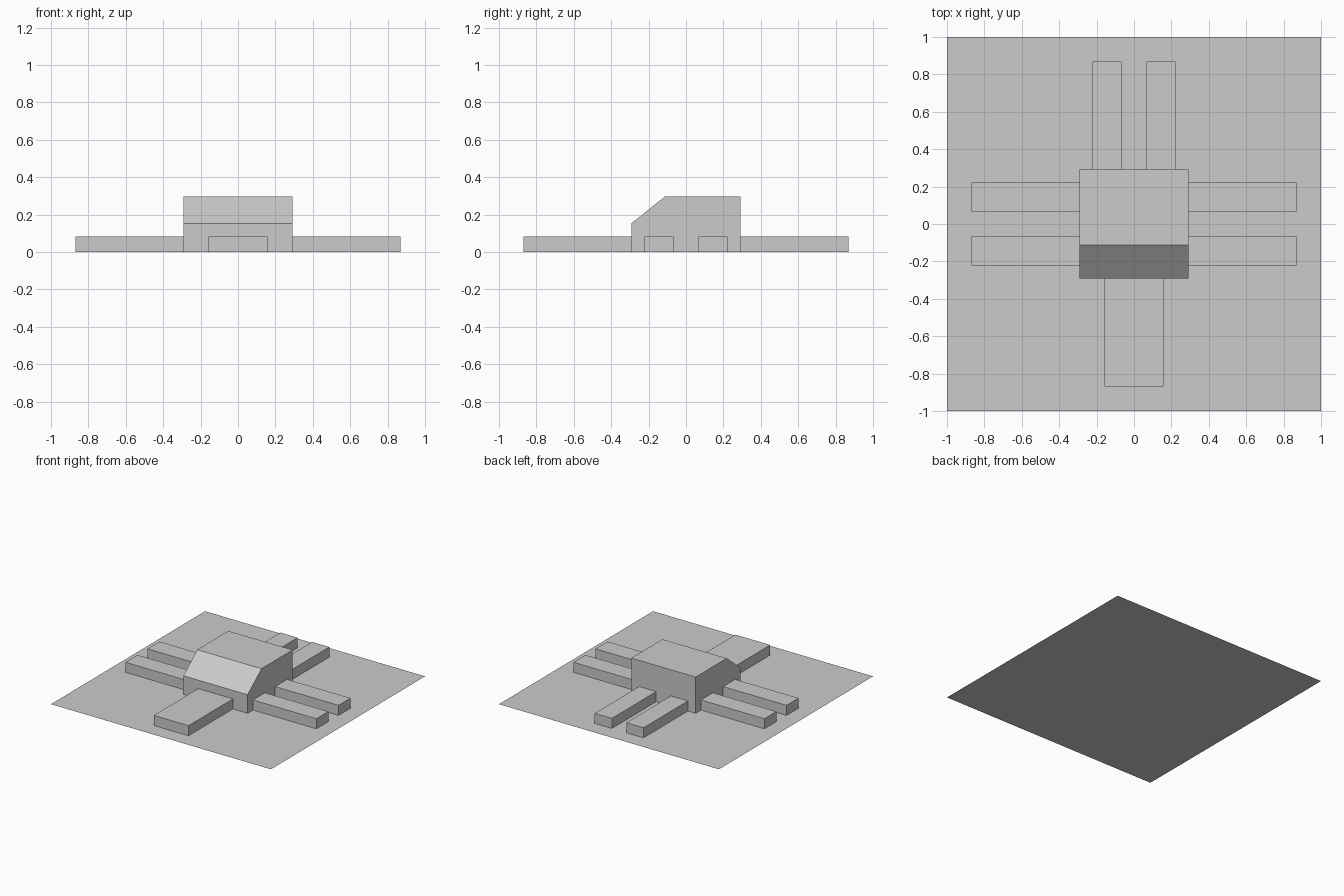
import bpy, bmesh

if "Cube" in bpy.data.objects:
    bpy.data.objects.remove(bpy.data.objects["Cube"])


def mesh_object(name, bm):
    bmesh.ops.recalc_face_normals(bm, faces=bm.faces)
    mesh = bpy.data.meshes.new(name)
    bm.to_mesh(mesh)
    bm.free()
    obj = bpy.data.objects.new(name, mesh)
    bpy.context.collection.objects.link(obj)
    return obj


def box(name, x0, x1, y0, y1, z0, z1):
    bm = bmesh.new()
    bmesh.ops.create_cube(bm, size=1)
    for v in bm.verts:
        v.co = (x1 if v.co.x > 0 else x0,
                y1 if v.co.y > 0 else y0,
                z1 if v.co.z > 0 else z0)
    return mesh_object(name, bm)


HALF = 0.292      # half width of the body
REACH = 0.868     # how far the leads stick out
LEAD_H = 0.083
INNER, OUTER = 0.066, 0.222   # lead edges measured from the centre line

# Thin square base sheet
bpy.ops.mesh.primitive_plane_add(size=2)
bpy.context.object.name = "base_sheet"

# Body: side profile (y, z) with sloped front edge, extruded along x
profile = [(-HALF, 0), (HALF, 0), (HALF, 0.298), (-0.112, 0.298), (-HALF, 0.153)]
bm = bmesh.new()
face = bm.faces.new([bm.verts.new((-HALF, y, z)) for y, z in profile])
ext = bmesh.ops.extrude_face_region(bm, geom=[face], use_keep_orig=True)
verts = [g for g in ext["geom"] if isinstance(g, bmesh.types.BMVert)]
bmesh.ops.translate(bm, verts=verts, vec=(2 * HALF, 0, 0))
mesh_object("body", bm)

# Paired leads on the left, right and back
for a, b, row in ((-OUTER, -INNER, "first"), (INNER, OUTER, "second")):
    box(f"right_lead_{row}", HALF, REACH, a, b, 0, LEAD_H)
    box(f"left_lead_{row}", -REACH, -HALF, a, b, 0, LEAD_H)
    box(f"back_lead_{row}", a, b, HALF, REACH, 0, LEAD_H)

# Single wide tab at the front
box("front_tab", -0.158, 0.158, -REACH, -HALF, 0, LEAD_H)
